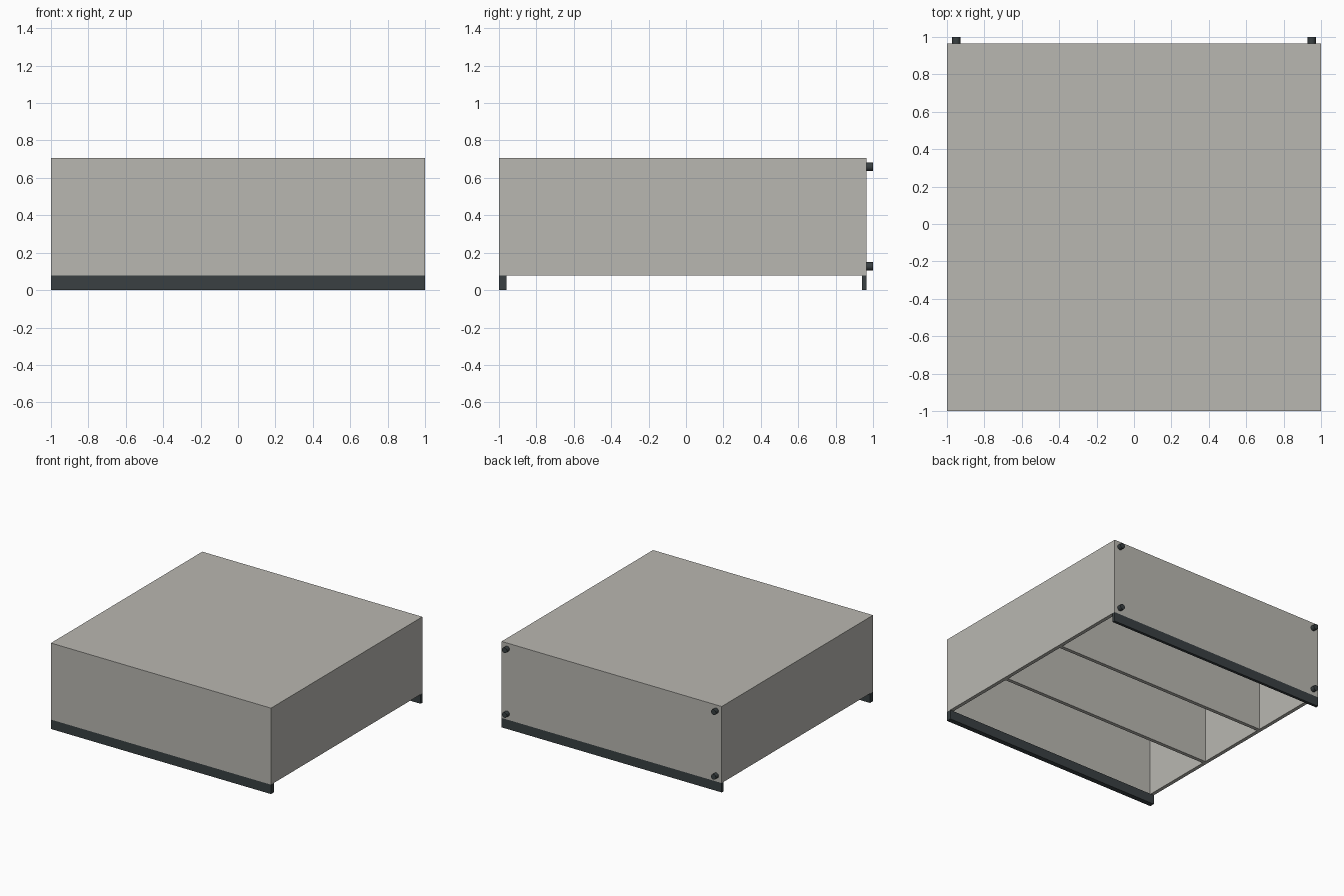
import bpy
from math import pi

cube = bpy.data.objects.get("Cube")
if cube:
    bpy.data.objects.remove(cube, do_unlink=True)


def material(name, colour):
    mat = bpy.data.materials.new(name)
    mat.use_nodes = True
    mat.diffuse_color = (*colour, 1)
    mat.node_tree.nodes["Principled BSDF"].inputs["Base Color"].default_value = (*colour, 1)
    return mat


GREY = material("warm grey board", (0.485, 0.475, 0.44))
DARK = material("dark slate", (0.041, 0.051, 0.054))


def box(name, x, y, z, mat):
    """Box spanning the given (low, high) ranges."""
    spans = (x, y, z)
    bpy.ops.mesh.primitive_cube_add(size=1, location=[(a + b) / 2 for a, b in spans])
    obj = bpy.context.object
    obj.name = name
    obj.scale = [b - a for a, b in spans]
    bpy.ops.object.transform_apply(location=False, rotation=False, scale=True)
    obj.data.materials.append(mat)
    return obj


BOARD = 0.03                    # board thickness
FRONT, BACK = -1.0, 0.965       # carcass depth
BASE, TOP = 0.077, 0.706        # carcass height
INNER = 1 - BOARD
inside = (-INNER, INNER)
height = (BASE, TOP)

# Outer boards
for side, x in (("left", (INNER, 1)), ("right", (-1, -INNER))):
    box(f"{side}_side_panel", x, (FRONT, BACK), height, GREY)
box("front_panel", inside, (FRONT, FRONT + BOARD), height, GREY)
box("back_panel", inside, (BACK - BOARD, BACK), height, GREY)
box("top_panel", inside, (FRONT + BOARD, BACK - BOARD), (TOP - BOARD, TOP), GREY)

# Two inner dividers at the thirds of the open underside
depth = BACK - FRONT - 2 * BOARD
for i in (1, 2):
    y = FRONT + BOARD + depth * i / 3
    box(f"divider_{i}", inside, (y - BOARD / 2, y + BOARD / 2), (BASE, TOP - BOARD), GREY)

# Base rails
box("front_rail", (-1, 1), (FRONT, FRONT + 0.04), (0, BASE), DARK)
box("back_rail", (-1, 1), (BACK - 0.023, BACK), (0, BASE), DARK)

# Round bumpers on the back corners
for side, x in (("left", 0.95), ("right", -0.95)):
    for level, z in (("lower", 0.127), ("upper", 0.659)):
        bpy.ops.mesh.primitive_cylinder_add(
            vertices=24, radius=0.022, depth=1 - BACK,
            location=(x, (1 + BACK) / 2, z), rotation=(pi / 2, 0, 0))
        bumper = bpy.context.object
        bumper.name = f"{level}_{side}_bumper"
        bumper.data.materials.append(DARK)
        bpy.ops.object.shade_smooth_by_angle()
